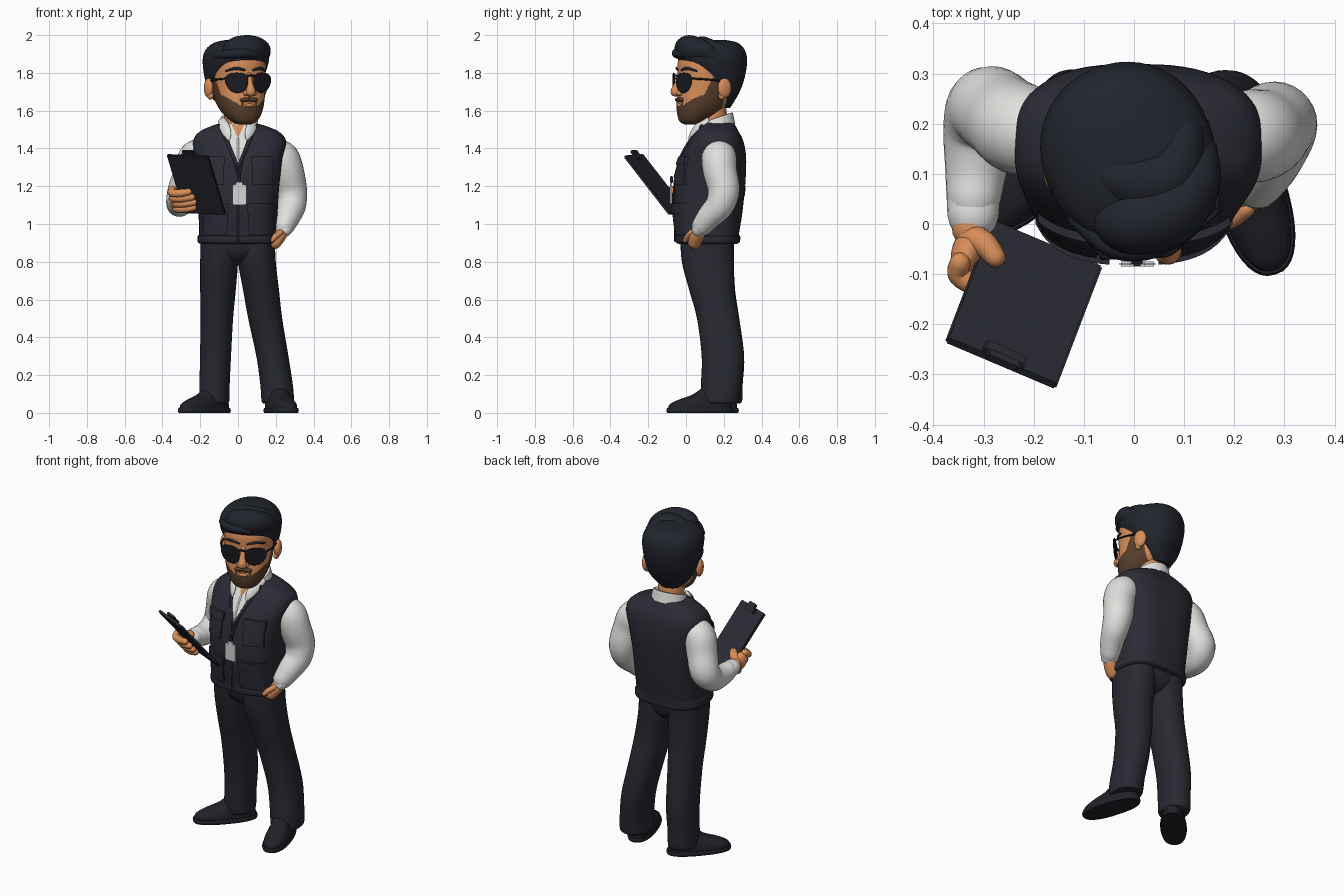
import bpy, bmesh, math
from mathutils import Vector as V, Matrix as M
from mathutils.bvhtree import BVHTree

if "Cube" in bpy.data.objects:
    bpy.data.objects.remove(bpy.data.objects["Cube"])


def mat(name, r, g, b):
    m = bpy.data.materials.new(name)
    m.diffuse_color = (r, g, b, 1)
    m.use_nodes = True
    m.node_tree.nodes["Principled BSDF"].inputs["Base Color"].default_value = m.diffuse_color
    return m


NAVY = mat("navy cloth", .023, .024, .035)
PANTS = mat("trouser cloth", .021, .022, .031)
HAIR = mat("black hair", .016, .018, .027)
SHOE = mat("dark leather", .015, .016, .022)
SHIRT = mat("white shirt", .74, .74, .72)
SKIN = mat("skin", .69, .27, .10)
BEARD = mat("brown beard", .10, .05, .025)
LENS = mat("black glass", .010, .010, .014)
BADGE = mat("badge grey", .66, .66, .66)
I = M.Identity(4)


def finish(name, bm, mats, mtx=I, rule=None, angle=50):
    bmesh.ops.recalc_face_normals(bm, faces=bm.faces)
    if rule:
        for f in bm.faces:
            f.material_index = rule(f.calc_center_median())
    bm.transform(mtx)
    me = bpy.data.meshes.new(name)
    bm.to_mesh(me)
    bm.free()
    for m in mats if isinstance(mats, list) else [mats]:
        me.materials.append(m)
    ob = bpy.data.objects.new(name, me)
    bpy.context.collection.objects.link(ob)
    bpy.ops.object.select_all(action='DESELECT')
    ob.select_set(True)
    bpy.context.view_layer.objects.active = ob
    bpy.ops.object.shade_smooth_by_angle(angle=math.radians(angle))
    return ob


def spline(rows, k):
    """Catmull-Rom through rows of numbers."""
    out = []
    for i in range(len(rows) - 1):
        p = [rows[max(0, min(len(rows) - 1, i + j))] for j in (-1, 0, 1, 2)]
        for s in range(k):
            t = s / k
            out.append([.5 * (2 * b + (c - a) * t + (2 * a - 5 * b + 4 * c - d) * t * t
                              + (3 * b - a - 3 * c + d) * t ** 3) for a, b, c, d in zip(*p)])
    return out + [list(rows[-1])]


def skin_rings(sections, n, p=2.0):
    """Join sections (centre, a, b) as superellipse rings with end caps."""
    bm = bmesh.new()
    rings = []
    for c, a, b in sections:
        ring = []
        for i in range(n):
            t = 2 * math.pi * i / n
            x, y = math.cos(t), math.sin(t)
            ring.append(bm.verts.new(c + a * math.copysign(abs(x) ** (2 / p), x)
                                     + b * math.copysign(abs(y) ** (2 / p), y)))
        rings.append(ring)
    for r, s in zip(rings, rings[1:]):
        for i in range(n):
            bm.faces.new((r[i], r[(i + 1) % n], s[(i + 1) % n], s[i]))
    bm.faces.new(rings[0])
    bm.faces.new(rings[-1])
    return bm


def loft(name, rows, mats, p=2.0, mtx=I, k=5, n=40, rule=None, tilt=0):
    """Rows of z, cx, cy, rx, ry stacked upward."""
    secs = [(V((r[1], r[2], r[0])), V((r[3], 0, 0)), V((0, r[4], tilt))) for r in spline(rows, k)]
    return finish(name, skin_rings(secs, n, p), mats, mtx, rule)


def tube(name, rows, m, mtx=I, k=5, n=16, flat=1.0, ref=(0, 0, 1)):
    """Rows of x, y, z, radius along a path, with rounded ends."""
    pts = spline(rows, k)
    P = [V(q[:3]) for q in pts]
    secs, N = [], len(P)
    for i in range(N):
        t = (P[min(i + 1, N - 1)] - P[max(i - 1, 0)]).normalized()
        a = t.cross(V(ref))
        a = (a if a.length > .05 else t.cross(V((0, 1, 0)))).normalized()
        b, r = t.cross(a), pts[i][3]
        ends = [(0, 1)]
        if i == 0:
            ends = [(-.95, .2), (-.8, .6), (-.45, .88), (0, 1)]
        elif i == N - 1:
            ends = [(0, 1), (.45, .88), (.8, .6), (.95, .2)]
        for o, s in ends:
            secs.append((P[i] + t * o * r * flat, a * r * s, b * r * s * flat))
    return finish(name, skin_rings(secs, n), m, mtx)


def ball(name, loc, rad, m, mtx=I):
    bm = bmesh.new()
    bmesh.ops.create_uvsphere(bm, u_segments=24, v_segments=16, radius=1)
    return finish(name, bm, m, mtx @ M.Translation(loc) @ M.Diagonal((*rad, 1)))


def box(name, loc, size, m, mtx=I, bevel=.004):
    bm = bmesh.new()
    bmesh.ops.create_cube(bm, size=1)
    bm.transform(M.Translation(loc) @ M.Diagonal((*size, 1)))
    bmesh.ops.bevel(bm, geom=bm.edges[:], offset=bevel, segments=2, affect='EDGES')
    return finish(name, bm, m, mtx, angle=35)


# vest body
torso = loft("vest", [(.895, 0, .115, .198, .155), (.905, 0, .115, .213, .17), (.935, 0, .115, .214, .172),
                      (.95, 0, .115, .206, .166), (1.05, 0, .117, .209, .18), (1.2, 0, .125, .218, .188),
                      (1.33, .003, .142, .233, .177), (1.41, .008, .157, .247, .154), (1.46, .008, .165, .238, .13),
                      (1.495, .006, .167, .2, .108), (1.52, .003, .167, .14, .095), (1.535, 0, .165, .09, .085)],
             NAVY, p=2.8, n=64)
tree = BVHTree.FromPolygons([v.co for v in torso.data.vertices], [p.vertices for p in torso.data.polygons])


def front(x, z):
    hit = tree.ray_cast(V((x, -1, z)), V((0, 1, 0)))[0]
    return hit.y if hit else .1


def plate(name, corners, d, m, n=10):
    """Quad patch of (x, z) corners wrapped onto the vest front, d thick."""
    a, b, c, e = [V(q) for q in corners]
    bm = bmesh.new()
    g = []
    for i in range(n + 1):
        l, r = a.lerp(e, i / n), b.lerp(c, i / n)
        row = [l.lerp(r, j / n) for j in range(n + 1)]
        g.append([bm.verts.new((q.x, front(q.x, q.y) + .004, q.y)) for q in row])
    for i in range(n):
        for j in range(n):
            bm.faces.new((g[i][j], g[i][j + 1], g[i + 1][j + 1], g[i + 1][j]))
    ext = bmesh.ops.extrude_face_region(bm, geom=bm.faces[:])
    for v in ext['geom']:
        if isinstance(v, bmesh.types.BMVert):
            v.co.y -= d + .004
    return finish(name, bm, m, angle=40)


def seam(name, pts, r, m, d=0):
    rows = [(x, front(x, z) - d, z, r) for x, z in pts]
    return tube(name, rows, m, n=8)


# shirt front, open neck, lapel edges and zip
plate("shirt_front", [(-.004, 1.315), (.004, 1.315), (.088, 1.525), (-.088, 1.525)], .004, SHIRT, 16)
plate("neck_opening", [(-.003, 1.46), (.003, 1.46), (.035, 1.53), (-.035, 1.53)], .008, SKIN)
seam("shirt_placket", [(0, 1.33), (0, 1.4), (0, 1.455)], .006, SHIRT, .003)
for s, side in ((1, "left"), (-1, "right")):
    seam(side + "_lapel", [(s * (.004 + .09 * t), 1.31 + .21 * t) for t in (0, .25, .5, .75, 1)], .010, NAVY)
    # pockets with flaps
    for nm, x0, x1, z0, z1, f in (("chest_pocket", .075, .185, 1.21, 1.35, .035),
                                  ("lower_pocket", .055, .19, .945, 1.1, .045)):
        plate(f"{side}_{nm}", [(s * x0, z0), (s * x1, z0), (s * x1, z1), (s * x0, z1)], .010, NAVY)
        plate(f"{side}_{nm}_flap", [(s * (x0 - .006), z1 - f), (s * (x1 + .006), z1 - f),
                                    (s * (x1 + .006), z1 + .008), (s * (x0 - .006), z1 + .008)], .017, NAVY)
seam("zip", [(0, .91), (0, 1.0), (0, 1.15), (0, 1.31)], .006, NAVY)

# badge on its cord
for s in (-1, 1):
    seam("badge_cord", [(s * .06, 1.46), (s * .03, 1.37), (.005, 1.25)], .006, SHOE, .004)
box("badge_clip", (.006, -.077, 1.235), (.022, .014, .04), SHOE)
box("badge_card", (.007, -.08, 1.155), (.074, .01, .108), BADGE)
box("badge_tab", (.007, -.08, 1.212), (.034, .009, .02), BADGE, bevel=.003)

# neck and collar
loft("neck", [(1.44, 0, .155, .08, .075), (1.52, 0, .15, .075, .075), (1.63, 0, .13, .075, .08)], SKIN)
loft("collar", [(1.50, 0, .163, .108, .098), (1.53, 0, .16, .1, .094), (1.56, 0, .157, .092, .09),
                (1.555, 0, .157, .082, .08)], SHIRT, tilt=.03, k=3)
for s in (-1, 1):
    tube("collar_flap", [(s * .09, .115, 1.55, .02), (s * .072, .062, 1.515, .028), (s * .056, .03, 1.475, .022),
                         (s * .048, .015, 1.445, .006)], SHIRT, flat=.4, ref=(s * .5, -1, .5))

# head, turned to one side; beard by rule
H = M.Translation((0, .112, 0)) @ M.Rotation(math.radians(22), 4, 'Z')


def beard_rule(c):
    x = abs(c.x)
    if c.y > .05 or (x < .03 and 1.622 < c.z < 1.64 and c.y < 0):
        return 0
    top = 1.674 - .25 * x if x < .048 else 1.625 + .75 * (x - .048)
    if c.y > -.07:
        top = max(top, min(1.78, 1.68 + 2 * (c.y + .07)))
    return int(c.z < top)


loft("head", [(1.528, 0, -.095, .035, .032), (1.545, 0, -.087, .068, .064), (1.59, 0, -.055, .103, .107),
              (1.65, 0, -.025, .125, .138), (1.72, 0, -.005, .135, .15), (1.8, 0, 0, .14, .157),
              (1.87, 0, 0, .135, .15), (1.93, 0, .01, .1, .11)], [SKIN, BEARD], 2.25, H, 16, 144, beard_rule)
ball("lower_lip", (0, -.163, 1.628), (.026, .009, .009), SKIN, H)
tube("nose_bridge", [(0, -.15, 1.79, .014), (0, -.168, 1.74, .018), (0, -.182, 1.705, .025)], SKIN, H)
ball("nose_tip", (0, -.182, 1.697), (.027, .024, .022), SKIN, H)
for s, side in ((1, "left"), (-1, "right")):
    ball(side + "_nostril", (s * .021, -.168, 1.693), (.016, .018, .015), SKIN, H)
    ball(side + "_moustache", (s * .024, -.158, 1.658), (.028, .013, .011), BEARD, H)
    ball(side + "_ear", (s * .153, .038, 1.72), (.022, .038, .052), SKIN, H)
    ball(side + "_ear_lobe", (s * .147, .025, 1.68), (.016, .02, .022), SKIN, H)
    tube(side + "_eyebrow", [(s * .025, -.155, 1.815, .006), (s * .07, -.144, 1.824, .008),
                             (s * .112, -.105, 1.81, .005)], HAIR, H, n=8)
    # sunglasses: lens, rim and temple
    L = H @ M.Translation((s * .072, -.158, 1.75)) @ M.Rotation(s * math.radians(20), 4, 'Z')
    shape = []
    for i in range(33):
        c, q = math.cos(math.pi * i / 16), math.sin(math.pi * i / 16)
        z = .044 * math.copysign(abs(q) ** .8, q) if q > 0 else .053 * q
        shape.append(((.056 + .008 * q) * math.copysign(abs(c) ** .8, c) - s * .006 * min(0, q) * -1, z + .002))
    bm = bmesh.new()
    fc = bm.faces.new([bm.verts.new((x, 0, z)) for x, z in shape[:-1]])
    ex = bmesh.ops.extrude_face_region(bm, geom=[fc])
    bmesh.ops.translate(bm, vec=(0, -.008, 0), verts=[v for v in ex['geom'] if isinstance(v, bmesh.types.BMVert)])
    finish(side + "_lens", bm, LENS, L)
    tube(side + "_lens_rim", [(x, -.003, z, .005) for x, z in shape], LENS, L, k=1, n=8, ref=(0, 1, 0))
    tube(side + "_temple", [(s * .125, -.135, 1.77, .005), (s * .146, -.06, 1.765, .005),
                            (s * .148, .04, 1.755, .005)], LENS, H, n=8)
tube("glasses_bridge", [(-.025, -.178, 1.782, .006), (0, -.184, 1.787, .006), (.025, -.178, 1.782, .006)], LENS, H, n=8)

# hair mass and swept quiff
loft("hair", [(1.615, 0, .085, .055, .04), (1.65, 0, .083, .095, .06), (1.7, 0, .082, .13, .088),
              (1.77, 0, .058, .155, .14), (1.85, 0, .035, .171, .178), (1.9, 0, .027, .168, .182),
              (1.935, 0, .033, .145, .16), (1.962, 0, .045, .10, .115), (1.975, 0, .05, .04, .045)], HAIR, 2.1, H, 6, 48)
for rows in ([(-.085, -.06, 1.905, .04), (-.05, -.095, 1.925, .065), (.03, -.105, 1.928, .071), (.10, -.07, 1.92, .055),
              (.135, -.02, 1.89, .035)],
             [(-.06, .02, 1.92, .05), (.0, -.03, 1.928, .062), (.06, -.04, 1.928, .062), (.11, .02, 1.91, .05)],
             [(-.145, -.05, 1.89, .018), (-.10, -.125, 1.90, .024), (-.04, -.155, 1.905, .026), (.03, -.155, 1.90, .024)]):
    tube("hair_quiff_lock", rows, HAIR, H, k=8, n=24)

# trousers
loft("trouser_seat", [(.785, 0, .118, .03, .06), (.81, 0, .117, .1, .105), (.86, 0, .113, .19, .135),
                      (.95, 0, .113, .197, .148)], PANTS, 2.3)
loft("left_trouser_leg", [(.93, .095, .112, .1, .142), (.8, .1, .116, .1, .138), (.65, .122, .137, .095, .12),
                          (.5, .144, .17, .09, .112), (.3, .182, .195, .085, .112), (.15, .204, .185, .086, .106),
                          (.07, .21, .18, .086, .102), (.05, .21, .18, .078, .092)], PANTS, 2.2)
loft("right_trouser_leg", [(.93, -.098, .112, .1, .142), (.8, -.1, .118, .1, .135), (.65, -.106, .14, .094, .12),
                           (.5, -.112, .17, .086, .112), (.3, -.119, .2, .082, .108), (.15, -.124, .2, .08, .1),
                           (.07, -.125, .2, .08, .098), (.05, -.125, .2, .072, .088)], PANTS, 2.2)

# shoes
for side, x, y, deg in (("left", .228, .075, 17), ("right", -.178, .13, -42)):
    S = M.Translation((x, y, 0)) @ M.Rotation(math.radians(deg), 4, 'Z')
    loft(side + "_shoe_sole", [(0, 0, 0, .07, .18), (.012, 0, 0, .074, .184), (.026, 0, 0, .07, .18)], SHOE, 2.4, S, 2)
    loft(side + "_shoe", [(.022, 0, 0, .067, .175), (.045, 0, .003, .066, .17), (.07, 0, .025, .059, .142),
                          (.095, 0, .06, .052, .105), (.13, 0, .085, .048, .075)], SHOE, 2.3, S)
    for j in range(3):
        box(side + "_shoe_lace", (0, -.035 + .025 * j, .081 + .011 * j), (.05, .009, .01), SHOE, S, .003)

# sleeves and cuffs
tube("left_sleeve", [(.19, .175, 1.37, .085), (.232, .175, 1.345, .093), (.258, .18, 1.28, .09), (.281, .2, 1.18, .084),
                     (.284, .178, 1.1, .076), (.265, .125, 1.04, .066), (.245, .085, .99, .055)], SHIRT, n=28, ref=(0, 1, 0))
tube("left_cuff", [(.252, .095, 1.0, .055), (.237, .073, .968, .05)], SHIRT, n=24, flat=.8)
tube("right_sleeve", [(-.19, .18, 1.37, .085), (-.228, .19, 1.345, .092), (-.258, .21, 1.26, .087),
                      (-.29, .23, 1.17, .084), (-.307, .185, 1.115, .074), (-.315, .11, 1.105, .062),
                      (-.32, .05, 1.115, .054)], SHIRT, n=28, ref=(1, 0, 0))
tube("right_cuff", [(-.32, .06, 1.113, .054), (-.321, .015, 1.122, .051)], SHIRT, n=24, flat=.9)

# hand tucked in pocket
tube("left_hand", [(.24, .08, .975, .034), (.22, .06, .94, .04), (.195, .045, .9, .036)], SKIN, flat=.9)
tube("left_thumb", [(.225, .03, .955, .016), (.2, .01, .935, .016), (.18, -.002, .915, .014)], SKIN)

# clipboard frame: local x across, y up the board, z towards the holder
w, u = V((-.92, .39, .03)).normalized(), V((-.2, -.61, .77))
u = (u - w * u.dot(w)).normalized()
B = M.Translation((-.22, -.16, 1.21)) @ M((w, u, w.cross(u))).transposed().to_4x4()
box("clipboard", (0, 0, 0), (.24, .4, .016), NAVY, B)
box("clipboard_clip", (0, .182, .012), (.09, .034, .016), NAVY, B)
box("clipboard_clip_lever", (0, .206, .016), (.07, .026, .016), NAVY, B)

# hand holding the clipboard
tube("right_wrist", [(-.321, .03, 1.12, .034), (-.328, -.01, 1.13, .036)], SKIN)
ball("right_palm", (.142, -.1, -.006), (.032, .064, .042), SKIN, B)
for i in range(4):
    t = -.15 + .036 * i
    e = .01 if i in (0, 3) else 0
    tube("right_finger", [(.148, t, .0, .021), (.14, t + .003, -.03, .021), (.09, t + .006, -.034, .021),
                          (.035 + e, t + .008, -.024, .018)], SKIN, B, ref=(0, 1, 0))
tube("right_thumb", [(.148, -.11, .015, .028), (.12, -.09, .03, .026), (.088, -.07, .026, .021)], SKIN, B)
